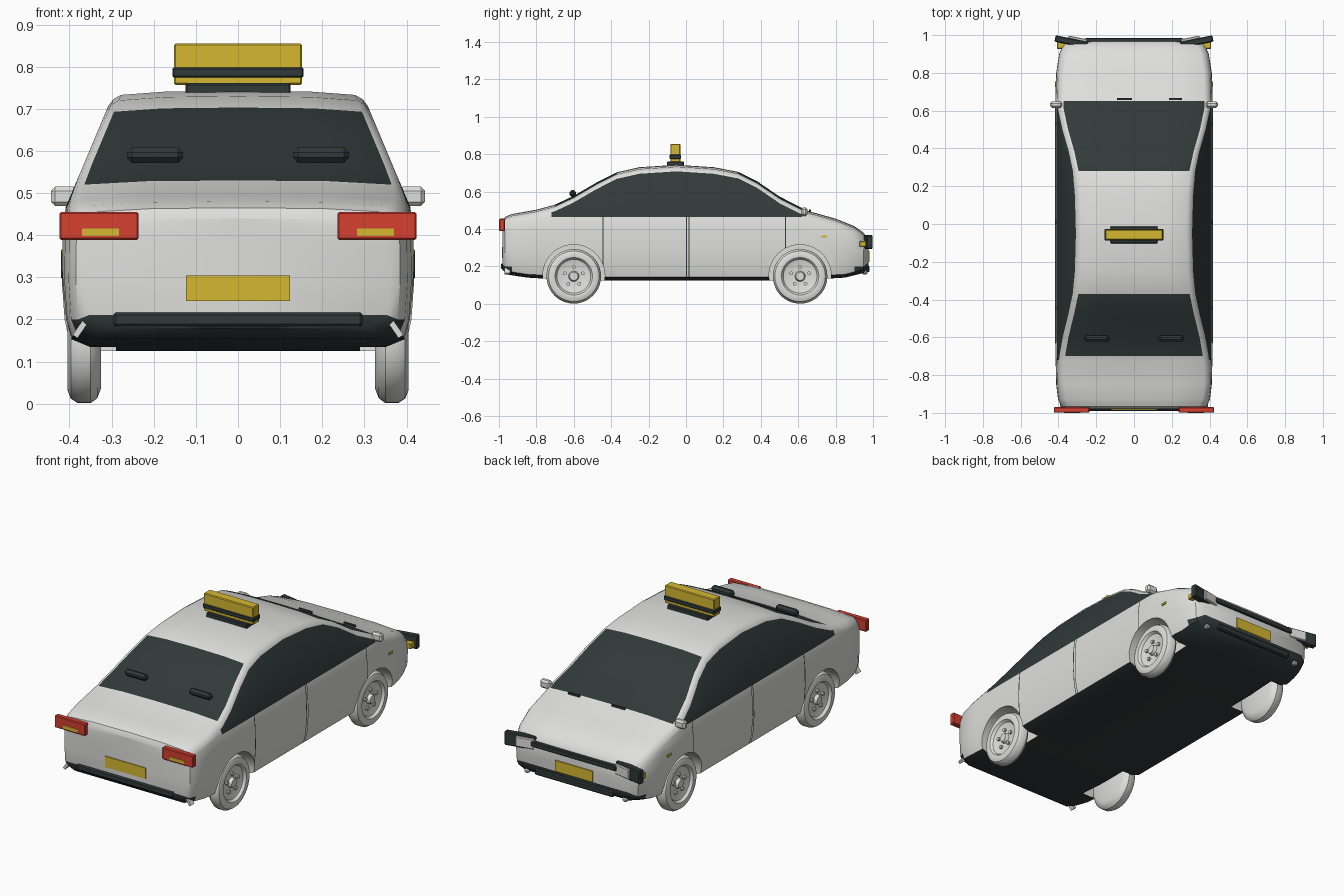
import bpy, bmesh, math
from mathutils import Matrix

cube = bpy.data.objects.get("Cube")
if cube:
    bpy.data.objects.remove(cube, do_unlink=True)


def material(name, rgb):
    m = bpy.data.materials.new(name)
    m.use_nodes = True
    m.diffuse_color = (*rgb, 1)
    m.node_tree.nodes["Principled BSDF"].inputs["Base Color"].default_value = (*rgb, 1)
    return m


white = material("off white paint", (0.74, 0.74, 0.72))
dark = material("dark glass and trim", (0.03, 0.042, 0.041))
yellow = material("taxi yellow", (0.66, 0.48, 0.03))
red = material("lamp red", (0.66, 0.05, 0.03))


def finish(name, bm, mats, angle=35):
    bmesh.ops.recalc_face_normals(bm, faces=bm.faces)
    mesh = bpy.data.meshes.new(name)
    bm.to_mesh(mesh)
    bm.free()
    for m in mats:
        mesh.materials.append(m)
    ob = bpy.data.objects.new(name, mesh)
    bpy.context.collection.objects.link(ob)
    smooth(ob, angle)
    return ob


def smooth(ob, angle):
    bpy.ops.object.select_all(action="DESELECT")
    ob.select_set(True)
    bpy.context.view_layer.objects.active = ob
    bpy.ops.object.shade_smooth_by_angle(angle=math.radians(angle))


def box(name, centre, size, mat, bevel=0.004, rot=0, axis="Z"):
    bm = bmesh.new()
    bmesh.ops.create_cube(bm, size=1)
    bmesh.ops.scale(bm, vec=size, verts=bm.verts)
    if bevel:
        bmesh.ops.bevel(bm, geom=bm.edges[:], offset=bevel, segments=1, affect="EDGES")
    bmesh.ops.transform(bm, matrix=Matrix.Translation(centre) @ Matrix.Rotation(rot, 4, axis), verts=bm.verts)
    return finish(name, bm, [mat], 20)


def rod(bm, centre, radius, length, segments):
    # cylinder along x
    mat = Matrix.Translation(centre) @ Matrix.Rotation(math.pi / 2, 4, "Y")
    bmesh.ops.create_cone(bm, cap_ends=True, segments=segments, radius1=radius,
                          radius2=radius, depth=length, matrix=mat)


def lookup(table, y):
    for (a, p), (b, q) in zip(table, table[1:]):
        if a <= y <= b:
            return p + (q - p) * (y - a) / (b - a)


# Body outlines along the length: roof line, half width and underside
TOP = [(-.98, .44), (-.967, .465), (-.93, .48), (-.8, .503), (-.7, .53), (-.6, .577), (-.48, .647),
       (-.37, .703), (-.25, .73), (-.05, .743), (.15, .73), (.28, .705), (.38, .655), (.5, .573),
       (.65, .497), (.8, .455), (.9, .415), (.95, .38), (.975, .335)]
WIDTH = [(-.98, .36), (-.967, .385), (-.93, .402), (-.85, .412), (-.6, .418), (.6, .418),
         (.8, .412), (.9, .396), (.95, .375), (.975, .335)]
BOTTOM = [(-.98, .18), (-.95, .155), (-.85, .14), (-.6, .125), (.6, .125), (.85, .14),
          (.95, .165), (.975, .19)]
SEAMS = [(-.447, -.441), (0, .005), (.014, .018), (.53, .535)]
SCREENS = [(-.7, -.37), (.28, .65)]
SIDE_GLASS = (-.72, .62)


def half_section(y):
    t, w, b = lookup(TOP, y), lookup(WIDTH, y), lookup(BOTTOM, y)
    belt = min(.465, t - .045)
    edge = t - .035
    xb = .98 * w
    xe = xb - (edge - belt) * .42
    return [(0, b), (.85 * w, b), (.955 * w, b + .018), (.985 * w, max(.2, b + .03)), (w, .29),
            (.997 * w, min(.39, belt - .02)), (xb, belt), (xe, edge), (xe - .012, t - .02),
            (xe - .03, t - .01), (.55 * xe, t - .002), (0, t)]


def within(y, spans):
    return any(a < y < b for a, b in spans)


def is_dark(row, y):
    if row < 2:
        return True
    if row == 2 and (y < -.9 or y > .88):
        return True
    if row == 6:
        return within(y, [SIDE_GLASS])
    if row >= 9:
        return within(y, SCREENS)
    return row < 6 and within(y, SEAMS)


stations = {y for table in (TOP, WIDTH, BOTTOM) for y, _ in table}
stations |= {y for span in SEAMS + SCREENS + [SIDE_GLASS] for y in span}
stations = sorted(stations)

bm = bmesh.new()
rings = [[bm.verts.new((x, y, z)) for x, z in half_section(y)] for y in stations]
rows = len(rings[0]) - 1
for y0, y1, a, b in zip(stations, stations[1:], rings, rings[1:]):
    for i in range(rows):
        f = bm.faces.new((a[i], a[i + 1], b[i + 1], b[i]))
        f.material_index = int(is_dark(i, (y0 + y1) / 2))
for ring in (rings[0], rings[-1]):
    mid = [ring[0], ring[0]] + [bm.verts.new((0, v.co.y, v.co.z)) for v in ring[2:-1]] + [ring[-1]]
    for i in range(1, rows):
        f = bm.faces.new(list(dict.fromkeys((ring[i], ring[i + 1], mid[i + 1], mid[i]))))
        f.material_index = int(i < 3)
bmesh.ops.mirror(bm, geom=bm.verts[:] + bm.edges[:] + bm.faces[:], axis="X", merge_dist=1e-5)
bmesh.ops.remove_doubles(bm, verts=bm.verts, dist=1e-5)
body = finish("car_body", bm, [white, dark])

# Wheel arches cut from the body
AXLES = {"rear": -.6, "front": .61}
SIDES = {"left": 1, "right": -1}
for y in AXLES.values():
    for s in SIDES.values():
        bm = bmesh.new()
        rod(bm, (s * .45, y, .15), .166, .32, 48)
        cutter = finish("arch_cutter", bm, [white])
        cutter.hide_render = True
        mod = body.modifiers.new("arch", "BOOLEAN")
        mod.operation = "DIFFERENCE"
        mod.solver = "EXACT"
        mod.object = cutter
        bpy.context.view_layer.objects.active = body
        bpy.ops.object.modifier_apply(modifier=mod.name)
        bpy.data.objects.remove(cutter, do_unlink=True)
smooth(body, 35)

# Wheels: turned tyre and rim, with lug bolts
PROFILE = [(.325, 0), (.325, .11), (.334, .134), (.35, .146), (.38, .146), (.397, .135), (.405, .115),
           (.402, .1), (.388, .09), (.38, .06), (.379, .028), (.397, .022), (.397, 0)]
for end, y in AXLES.items():
    for side, s in SIDES.items():
        bm = bmesh.new()
        verts = [bm.verts.new((s * x, 0, r)) for x, r in PROFILE]
        edges = [bm.edges.new(pair) for pair in zip(verts, verts[1:])]
        bmesh.ops.spin(bm, geom=verts + edges, cent=(0, 0, 0), axis=(1, 0, 0),
                       angle=math.tau, steps=40, use_duplicate=False)
        bmesh.ops.remove_doubles(bm, verts=bm.verts, dist=1e-5)
        for k in range(5):
            a = math.tau * k / 5
            rod(bm, (s * .383, .05 * math.sin(a), .05 * math.cos(a)), .01, .016, 10)
        bmesh.ops.translate(bm, vec=(0, y, .147), verts=bm.verts)
        finish(f"{end}_{side}_wheel", bm, [white])

# Roof sign
box("sign_base", (0, -.057, .748), (.25, .09, .026), dark)
box("sign_box", (0, -.057, .806), (.304, .054, .098), yellow)
box("sign_band", (0, -.057, .786), (.312, .062, .024), dark)

# Plates, bumper bars and grille
box("rear_plate", (0, -.981, .274), (.246, .008, .06), yellow, 0)
box("front_plate", (0, .976, .252), (.23, .01, .06), yellow, 0)
box("rear_bumper_bar", (0, -.979, .2), (.592, .02, .033), dark, .006)
box("front_bumper_bar", (0, .97, .186), (.48, .024, .034), dark, .006)
box("grille_bar", (0, .972, .335), (.52, .026, .028), dark)

# Lamps, mirrors, wipers and window handles on both sides
for side, s in SIDES.items():
    box(f"{side}_tail_lamp", (s * .33, -.984, .422), (.188, .03, .066), red)
    box(f"{side}_reverse_lamp", (s * .326, -.998, .407), (.088, .006, .018), yellow, 0)
    box(f"{side}_headlamp_housing", (s * .332, .965, .331), (.175, .034, .074), dark, .005, s * .2)
    box(f"{side}_headlamp_lens", (s * .3, .973, .331), (.1, .03, .056), white, .004, s * .2)
    box(f"{side}_front_indicator", (s * .385, .946, .32), (.046, .038, .03), yellow)
    box(f"{side}_side_marker", (s * .414, .74, .36), (.01, .03, .012), yellow, 0)
    box(f"{side}_fog_lamp", (s * .3, .955, .168), (.03, .03, .022), white, .007)
    box(f"{side}_rear_bumper_clip", (s * .374, -.955, .178), (.014, .03, .045), white, 0, s * -.6, "Y")
    box(f"{side}_mirror", (s * .412, .632, .492), (.064, .034, .046), white, .01)
    box(f"{side}_rear_window_handle", (s * .197, -.606, .59), (.134, .034, .036), dark, .012)
box("left_wiper", (.22, .662, .496), (.07, .01, .01), dark, 0)
box("right_wiper", (-.05, .662, .5), (.08, .01, .01), dark, 0)
